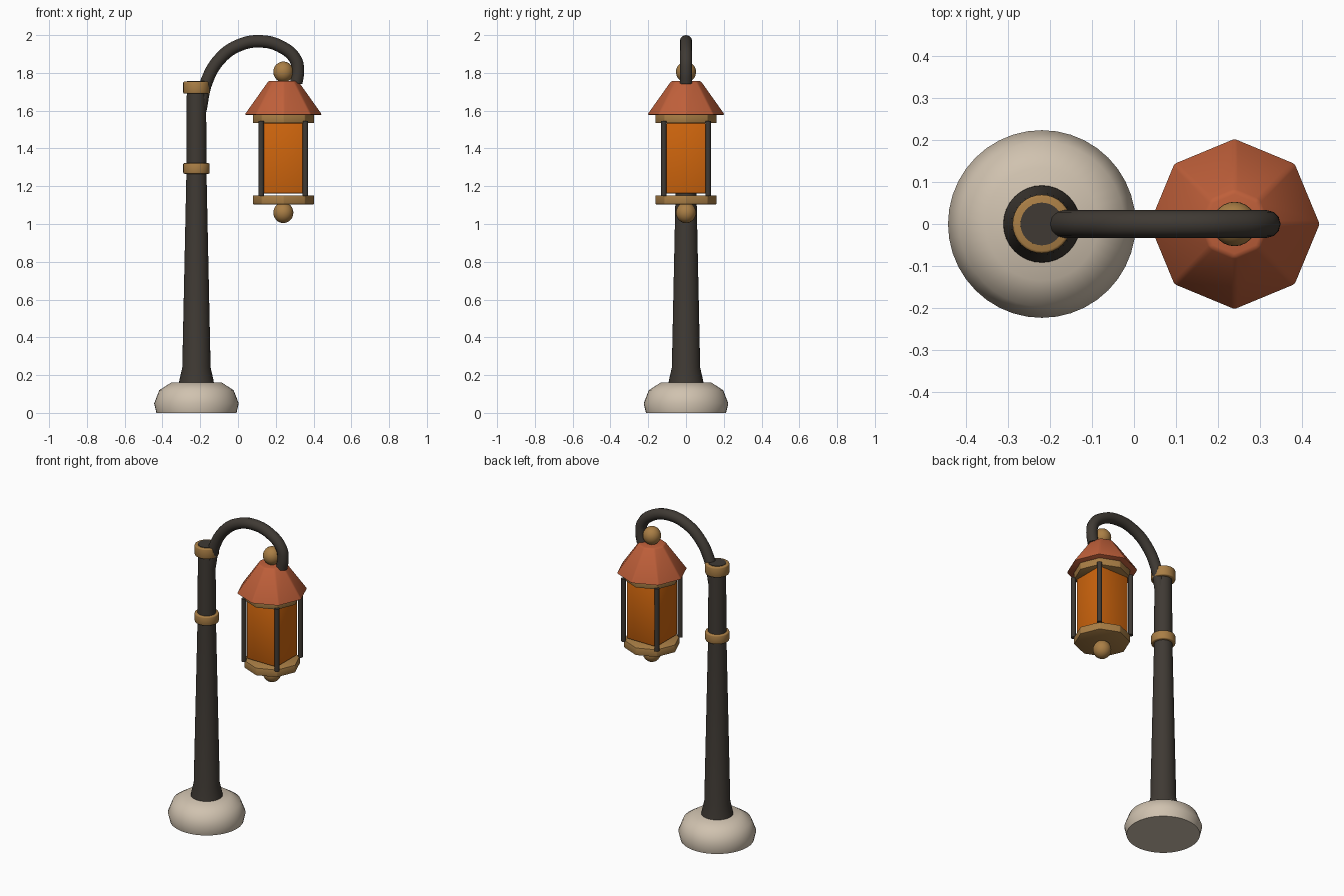
import bpy, bmesh, math
from mathutils import Vector, Matrix

cube = bpy.data.objects.get("Cube")
if cube:
    bpy.data.objects.remove(cube, do_unlink=True)

POST_X, LAMP_X = -0.22, 0.24


def material(name, rgb):
    m = bpy.data.materials.new(name)
    m.use_nodes = True
    m.diffuse_color = (*rgb, 1)
    m.node_tree.nodes["Principled BSDF"].inputs["Base Color"].default_value = (*rgb, 1)
    return m


STONE = material("pale stone", (0.63, 0.54, 0.43))
IRON = material("dark iron", (0.05, 0.042, 0.034))
BRASS = material("aged brass", (0.40, 0.21, 0.06))
CLAY = material("red roof", (0.52, 0.115, 0.042))
GLASS = material("amber glass", (0.62, 0.13, 0.004))


def smooth(obj, angle):
    bpy.ops.object.select_all(action='DESELECT')
    obj.select_set(True)
    bpy.context.view_layer.objects.active = obj
    bpy.ops.object.shade_smooth_by_angle(angle=math.radians(angle))


def finish(name, bm, mat, bevel=0, angle=30):
    bmesh.ops.recalc_face_normals(bm, faces=bm.faces)
    if bevel:
        sharp = [e for e in bm.edges if e.calc_face_angle(0) > math.radians(28)]
        bmesh.ops.bevel(bm, geom=sharp, offset=bevel, segments=2, profile=0.5,
                        affect='EDGES', clamp_overlap=True)
    mesh = bpy.data.meshes.new(name)
    bm.to_mesh(mesh)
    bm.free()
    mesh.materials.append(mat)
    obj = bpy.data.objects.new(name, mesh)
    bpy.context.collection.objects.link(obj)
    smooth(obj, angle)
    return obj


def lathe(name, profile, x, mat, sides=32, y=0, **kw):
    """Closed turned solid from (radius, height) pairs, bottom to top."""
    bm = bmesh.new()
    rings = []
    for r, z in profile:
        turns = [2 * math.pi * i / sides for i in range(sides)]
        rings.append([bm.verts.new((x + r * math.cos(a), y + r * math.sin(a), z)) for a in turns])
    for low, high in zip(rings, rings[1:]):
        for i in range(sides):
            j = (i + 1) % sides
            bm.faces.new((low[i], low[j], high[j], high[i]))
    bm.faces.new(rings[0])
    bm.faces.new(rings[-1])
    return finish(name, bm, mat, **kw)


def ball(name, z, r, height):
    bm = bmesh.new()
    bmesh.ops.create_uvsphere(bm, u_segments=24, v_segments=16, radius=1)
    bmesh.ops.transform(bm, verts=bm.verts, matrix=Matrix.Translation((LAMP_X, 0, z))
                        @ Matrix.Diagonal((r, r, height, 1)))
    return finish(name, bm, BRASS, angle=60)


# Foot, post and collars
lathe("stone_foot", [(0.212, 0), (0.224, 0.05), (0.197, 0.12), (0.135, 0.16)],
      POST_X, STONE, sides=40, angle=60)
lathe("post", [(0.093, 0.15), (0.091, 0.17), (0.075, 0.24), (0.053, 1.28), (0.051, 1.757)],
      POST_X, IRON, angle=40)
for name, low, high in (("middle_collar", 1.266, 1.322), ("top_collar", 1.69, 1.754)):
    lathe(name, [(0.07, low), (0.07, high)], POST_X, BRASS, bevel=0.006, angle=50)

# Curved arm
path = [(-0.2, 1.6), (-0.165, 1.757), (-0.095, 1.875), (0, 1.944), (0.12, 1.967),
        (0.235, 1.935), (0.305, 1.87), (0.317, 1.81), (0.308, 1.745)]
curve = bpy.data.curves.new("arm", 'CURVE')
curve.dimensions = '3D'
curve.bevel_depth = 0.033
curve.bevel_resolution = 4
curve.resolution_u = 6
curve.use_fill_caps = True
spline = curve.splines.new('BEZIER')
spline.bezier_points.add(len(path) - 1)
for p, (x, z) in zip(spline.bezier_points, path):
    p.co = (x, 0, z)
    p.handle_left_type = p.handle_right_type = 'AUTO'
curve.materials.append(IRON)
arm = bpy.data.objects.new("arm", curve)
bpy.context.collection.objects.link(arm)
bpy.ops.object.select_all(action='DESELECT')
arm.select_set(True)
bpy.context.view_layer.objects.active = arm
bpy.ops.object.convert(target='MESH')
smooth(bpy.context.view_layer.objects.active, 50)

# Lantern: eight-sided roof and plates
lathe("lantern_roof", [(0.207, 1.578), (0.08, 1.757)], LAMP_X, CLAY,
      sides=8, bevel=0.008, angle=35)
lathe("upper_plate", [(0.163, 1.534), (0.163, 1.582)], LAMP_X, BRASS,
      sides=8, bevel=0.005, angle=35)
lathe("lower_plate", [(0.163, 1.104), (0.163, 1.152)], LAMP_X, BRASS,
      sides=8, bevel=0.005, angle=35)

# Square glass body
bm = bmesh.new()
bmesh.ops.create_cube(bm, size=1)
bmesh.ops.transform(bm, verts=bm.verts, matrix=Matrix.Translation((LAMP_X, 0, 1.348))
                    @ Matrix.Diagonal((0.212, 0.212, 0.374, 1)))
finish("glass_body", bm, GLASS, bevel=0.008, angle=35)

# Corner bars
for side, sx in (("left", 1), ("right", -1)):
    for end, sy in (("front", -1), ("back", 1)):
        lathe(f"{end}_{side}_bar", [(0.0145, 1.147), (0.0145, 1.545)],
              LAMP_X + 0.117 * sx, IRON, sides=12, y=0.117 * sy, angle=50)

# Finials
ball("top_finial", 1.805, 0.053, 0.055)
ball("bottom_finial", 1.06, 0.053, 0.055)
